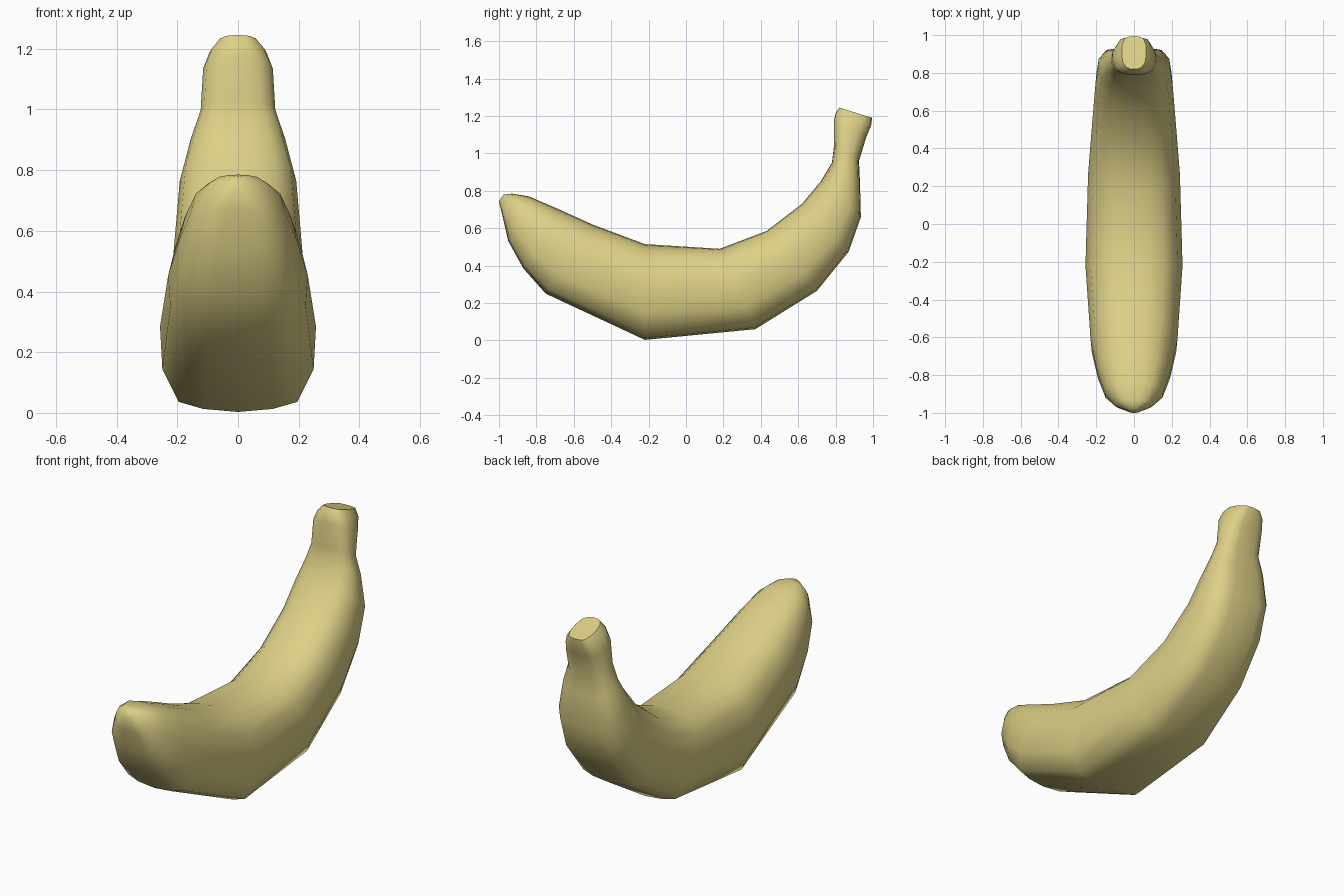
import bpy, bmesh, math
from mathutils import Vector

cube = bpy.data.objects.get("Cube")
if cube:
    bpy.data.objects.remove(cube, do_unlink=True)

# Peel colour
peel = bpy.data.materials.new("pale_yellow_peel")
peel.use_nodes = True
colour = (0.72, 0.63, 0.24, 1)
peel.diffuse_color = colour
bsdf = peel.node_tree.nodes["Principled BSDF"]
bsdf.inputs["Base Color"].default_value = colour
bsdf.inputs["Roughness"].default_value = 0.8

# Stations along the fruit: inner y, z, outer y, z, half width
stations = [
    (-.975, .78, -1.0, .745, .025),
    (-.93, .785, -.98, .66, .10),
    (-.84, .77, -.95, .53, .155),
    (-.70, .71, -.87, .385, .195),
    (-.50, .62, -.75, .25, .23),
    (-.22, .515, -.22, .003, .257),
    (.18, .49, .37, .06, .243),
    (.43, .585, .70, .265, .22),
    (.62, .73, .87, .475, .205),
    (.72, .85, .935, .66, .192),
    (.78, .95, .93, .85, .155),
    (.79, 1.03, .925, .96, .123),
    (.79, 1.17, .965, 1.09, .115),
    (.80, 1.215, .99, 1.15, .095),
    (.82, 1.245, .995, 1.19, .065),
]

# Half cross-section from outer ridge to inner ridge, then mirrored
half = [(0, -1), (.45, -.96), (.76, -.87), (.97, -.45), (1, .1),
        (.9, .6), (.62, .89), (.3, .98), (0, 1)]
section = half + [(-u, v) for u, v in reversed(half[1:-1])]

bm = bmesh.new()
rings = []
for yi, zi, yo, zo, w in stations:
    inner, outer = Vector((0, yi, zi)), Vector((0, yo, zo))
    mid, axis = (inner + outer) / 2, (inner - outer) / 2
    rings.append([bm.verts.new(mid + axis * v + Vector((u * w, 0, 0)))
                  for u, v in section])
n = len(section)
for a, b in zip(rings, rings[1:]):
    for i in range(n):
        j = (i + 1) % n
        bm.faces.new((a[i], a[j], b[j], b[i]))
# Blossom tip and cut stem end
bm.faces.new(rings[0])
bm.faces.new(rings[-1])
bmesh.ops.recalc_face_normals(bm, faces=bm.faces)

mesh = bpy.data.meshes.new("banana_body")
bm.to_mesh(mesh)
bm.free()
mesh.materials.append(peel)
banana = bpy.data.objects.new("banana_body", mesh)
bpy.context.collection.objects.link(banana)
bpy.context.view_layer.objects.active = banana
banana.select_set(True)
bpy.ops.object.shade_smooth_by_angle(angle=math.radians(50))
